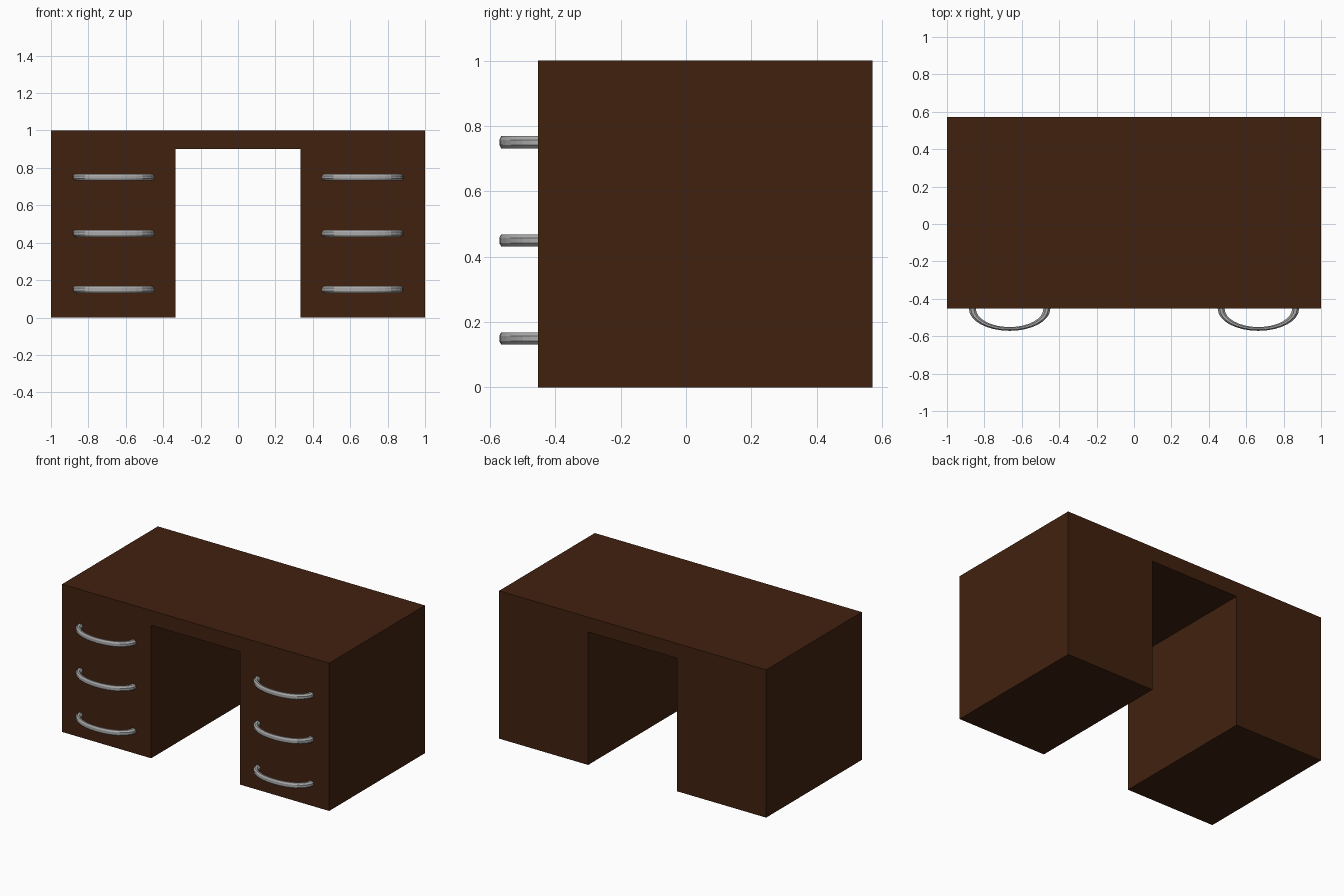
import bpy, bmesh, math

if "Cube" in bpy.data.objects:
    bpy.data.objects.remove(bpy.data.objects["Cube"])


def material(name, rgb):
    m = bpy.data.materials.new(name)
    m.diffuse_color = (*rgb, 1)
    m.use_nodes = True
    m.node_tree.nodes["Principled BSDF"].inputs["Base Color"].default_value = m.diffuse_color
    return m


wood = material("dark_brown_wood", (0.053, 0.0152, 0.0047))
metal = material("grey_metal", (0.40, 0.40, 0.40))


def finish(name, bm, mat):
    bmesh.ops.recalc_face_normals(bm, faces=bm.faces)
    mesh = bpy.data.meshes.new(name)
    bm.to_mesh(mesh)
    bm.free()
    mesh.materials.append(mat)
    obj = bpy.data.objects.new(name, mesh)
    bpy.context.collection.objects.link(obj)
    return obj


FRONT, BACK = -0.453, 0.571

# Desk body: kneehole profile extruded front to back
profile = [(-1, 0), (-1, 1), (1, 1), (1, 0),
           (0.333, 0), (0.333, 0.9), (-0.333, 0.9), (-0.333, 0)]
bm = bmesh.new()
face = bm.faces.new([bm.verts.new((x, FRONT, z)) for x, z in profile])
ext = bmesh.ops.extrude_face_region(bm, geom=[face])
for v in ext["geom"]:
    if isinstance(v, bmesh.types.BMVert):
        v.co.y = BACK
finish("desk_body", bm, wood)


# Drawer handle: octagonal section swept along a half ellipse
def handle(name, cx, cz, steps=16, sides=8, radius=0.199, r=0.02, squash=0.543):
    bm = bmesh.new()
    rings = []
    for i in range(steps + 1):
        a = math.pi * i / steps
        ring = []
        for k in range(sides):
            b = 2 * math.pi * (k + 0.5) / sides
            d = radius + r * math.cos(b)
            ring.append(bm.verts.new((cx + d * math.cos(a),
                                      FRONT - squash * d * math.sin(a),
                                      cz + r * math.sin(b))))
        rings.append(ring)
    for p, q in zip(rings, rings[1:]):
        for k in range(sides):
            n = (k + 1) % sides
            bm.faces.new((p[k], p[n], q[n], q[k]))
    bm.faces.new(rings[0])
    bm.faces.new(rings[-1])
    finish(name, bm, metal)


for side, cx in (("left", -0.665), ("right", 0.665)):
    for level, cz in (("bottom", 0.15), ("middle", 0.45), ("top", 0.75)):
        handle(f"{side}_{level}_drawer_handle", cx, cz)
